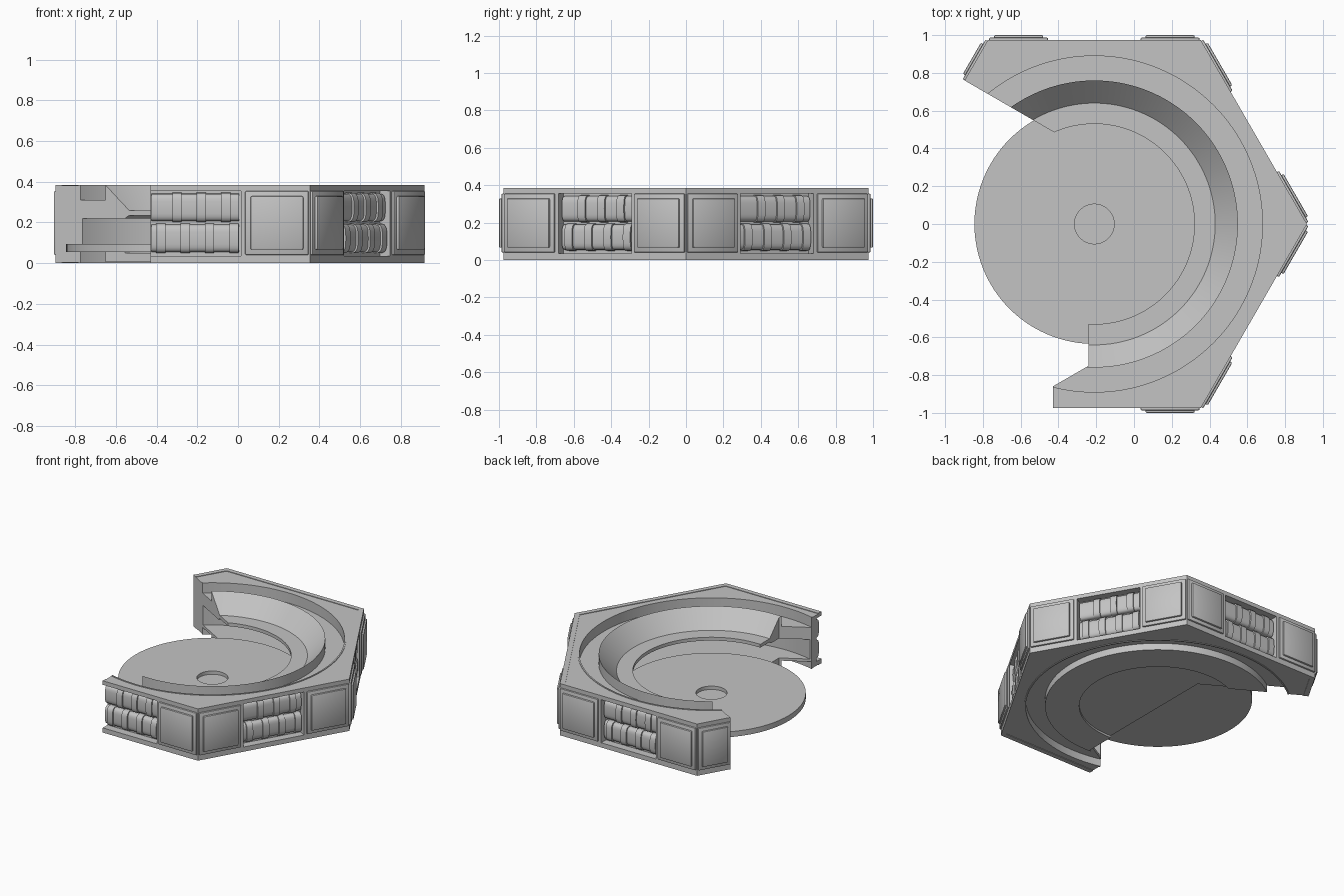
import bpy, bmesh, math
from mathutils import Matrix, Vector

if "Cube" in bpy.data.objects:
    bpy.data.objects.remove(bpy.data.objects["Cube"])

CX = -0.21          # centre of the hexagon and the bowl
APOTHEM = 0.975
SEGS = 144
FULL_SIDES = (30, 90, 270, 330)

grey = bpy.data.materials.new("stone_grey")
grey.use_nodes = True
GREY = (0.55, 0.55, 0.55, 1)
grey.diffuse_color = GREY
grey.node_tree.nodes["Principled BSDF"].inputs["Base Color"].default_value = GREY


def finish(bm, name, smooth=True):
    bmesh.ops.recalc_face_normals(bm, faces=bm.faces)
    mesh = bpy.data.meshes.new(name)
    bm.to_mesh(mesh)
    bm.free()
    mesh.materials.append(grey)
    ob = bpy.data.objects.new(name, mesh)
    bpy.context.collection.objects.link(ob)
    if smooth:
        shade(ob)
    return ob


def select(ob):
    bpy.ops.object.select_all(action='DESELECT')
    ob.select_set(True)
    bpy.context.view_layer.objects.active = ob


def shade(ob):
    select(ob)
    bpy.ops.object.shade_smooth_by_angle(angle=math.radians(25))


def side_matrix(deg):
    """Local x runs along a hexagon side, y points outward, z is up."""
    a = math.radians(deg - 90)
    return Matrix.Translation((CX, 0, 0)) @ Matrix.Rotation(a, 4, 'Z')


def box(bm, lo, hi, matrix, bevel=0):
    """Box between two corners in the local frame, optionally bevelled."""
    lo, hi = Vector(lo), Vector(hi)
    m = matrix @ Matrix.Translation((lo + hi) / 2) @ Matrix.Diagonal((*(hi - lo), 1))
    verts = bmesh.ops.create_cube(bm, size=1, matrix=m)["verts"]
    if bevel:
        edges = list({e for v in verts for e in v.link_edges})
        bmesh.ops.bevel(bm, geom=edges, offset=bevel, segments=2,
                        profile=0.5, affect='EDGES')


def prism(bm, points, direction):
    """Extrude a closed outline of 3D points along a direction."""
    face = bm.faces.new([bm.verts.new(p) for p in points])
    new = bmesh.ops.extrude_face_region(bm, geom=[face], use_keep_orig=True)["geom"]
    moved = [g for g in new if isinstance(g, bmesh.types.BMVert)]
    bmesh.ops.translate(bm, verts=moved, vec=direction)


def cut(ob, bm, name):
    cutter = finish(bm, name, smooth=False)
    cutter.hide_render = True
    mod = ob.modifiers.new("cut", 'BOOLEAN')
    mod.operation = 'DIFFERENCE'
    mod.solver = 'EXACT'
    mod.object = cutter
    select(ob)
    bpy.ops.object.modifier_apply(modifier=mod.name)
    bpy.data.objects.remove(cutter)


# Hexagonal ring with bowl, slot and base plate: one section swept round
section = [
    ("hex", APOTHEM, 0), ("hex", APOTHEM, 0.385),
    ("hex", 0.94, 0.385), ("hex", 0.94, 0.381),
    ("round", 0.9, 0.381), ("round", 0.9, 0.385),
    ("round", 0.89, 0.385), ("round", 0.89, 0.31),
    ("round", 0.76, 0.31), ("round", 0.76, 0.385),
    ("round", 0.64, 0.26), ("round", 0.53, 0.26),
    ("round", 0.53, 0.235), ("round", 0.64, 0.235),
    ("round", 0.66, 0.22), ("round", 0.88, 0.22),
    ("round", 0.88, 0.075), ("round", 0.66, 0.075),
    ("round", 0.66, 0.05), ("round", 0, 0.05),
    ("round", 0, 0.02), ("round", 0.53, 0.02),
    ("round", 0.53, 0.005), ("round", 0.76, 0.005),
    ("round", 0.76, 0.055), ("round", 0.89, 0.055),
    ("round", 0.89, 0), ("round", 0.9, 0),
    ("round", 0.9, 0.004), ("hex", 0.94, 0.004), ("hex", 0.94, 0),
]
bm = bmesh.new()
loops = []
for kind, r, z in section:
    loop = []
    for i in range(SEGS):
        deg = i * 360 / SEGS
        a = math.radians(deg)
        d = r / math.cos(math.radians(deg % 60 - 30)) if kind == "hex" else r
        loop.append(bm.verts.new((CX + d * math.cos(a), d * math.sin(a), z)))
    loops.append(loop)
for k, lo in enumerate(loops):
    hi = loops[(k + 1) % len(loops)]
    for i in range(SEGS):
        j = (i + 1) % SEGS
        bm.faces.new((lo[i], lo[j], hi[j], hi[i]))
bmesh.ops.remove_doubles(bm, verts=bm.verts, dist=0.0001)
stray = [e for e in bm.edges if not e.link_faces]
bmesh.ops.delete(bm, geom=stray, context='EDGES')
ring = finish(bm, "hexagonal_ring", smooth=False)

# Recesses in the outer walls
bm = bmesh.new()
for deg in FULL_SIDES:
    box(bm, (-0.225, 0.918, 0.035), (0.225, 1.1, 0.355), side_matrix(deg))
cut(ring, bm, "recess_cutter")

# Opening in the ring
bm = bmesh.new()
opening = [(-0.43, -2), (-0.43, -0.86), (-0.24, -0.75), (-0.24, 0.38),
           (-2.16, 1.49), (-3, -2)]
prism(bm, [(x, y, -1) for x, y in opening], (0, 0, 3))
cut(ring, bm, "opening_cutter")
shade(ring)

# Floor disc with a shallow round recess in the middle
bm = bmesh.new()
outline = [(0, 0.055), (0.635, 0.055), (0.635, 0.095), (0.105, 0.095),
           (0.105, 0.07), (0, 0.07)]
verts = [bm.verts.new((CX + r, 0, z)) for r, z in outline]
edges = [bm.edges.new(pair) for pair in zip(verts, verts[1:])]
bmesh.ops.spin(bm, geom=verts + edges, cent=(CX, 0, 0), axis=(0, 0, 1),
               angle=math.tau, steps=96)
bmesh.ops.remove_doubles(bm, verts=bm.verts, dist=0.0005)
finish(bm, "floor_disc")

# Raised panels beside every corner, the one at the opening is narrower
bm = bmesh.new()
spans = [(deg, s) for deg in FULL_SIDES for s in (-1, 1) if (deg, s) != (270, 1)]
for deg, s in spans + [(150, 1)]:
    near = 0.315 if deg == 150 else 0.245
    m = side_matrix(deg)
    for inset, inner, outer in ((0, 0.965, 0.987), (0.026, 0.98, 1.0)):
        a, b = sorted((s * (near + inset), s * (0.557 - inset)))
        box(bm, (a, inner, 0.04 + inset), (b, outer, 0.355 - inset), m, 0.007)
finish(bm, "corner_panels")


# Two rows of rounded blocks with narrow ribs inside each recess
def barrel(bm, x0, x1, z, half, depth, m):
    pts = []
    for i in range(13):
        a = math.pi * i / 12 - math.pi / 2
        c, s = math.cos(a), math.sin(a)
        pts.append(m @ Vector((x0, 0.91 + depth * max(c, 0) ** 0.5,
                               z + half * math.copysign(abs(s) ** 0.6, s))))
    prism(bm, pts, m.to_3x3() @ Vector((x1 - x0, 0, 0)))


bm = bmesh.new()
for deg in FULL_SIDES:
    m = side_matrix(deg)
    for z, start, count in ((0.274, -0.15, 3), (0.122, -0.19, 4)):
        barrel(bm, -0.215, 0.215, z, 0.068, 0.045, m)
        for i in range(count):
            x = start + 0.12 * i
            barrel(bm, x - 0.023, x + 0.023, z, 0.073, 0.056, m)
finish(bm, "ribbed_rows")
